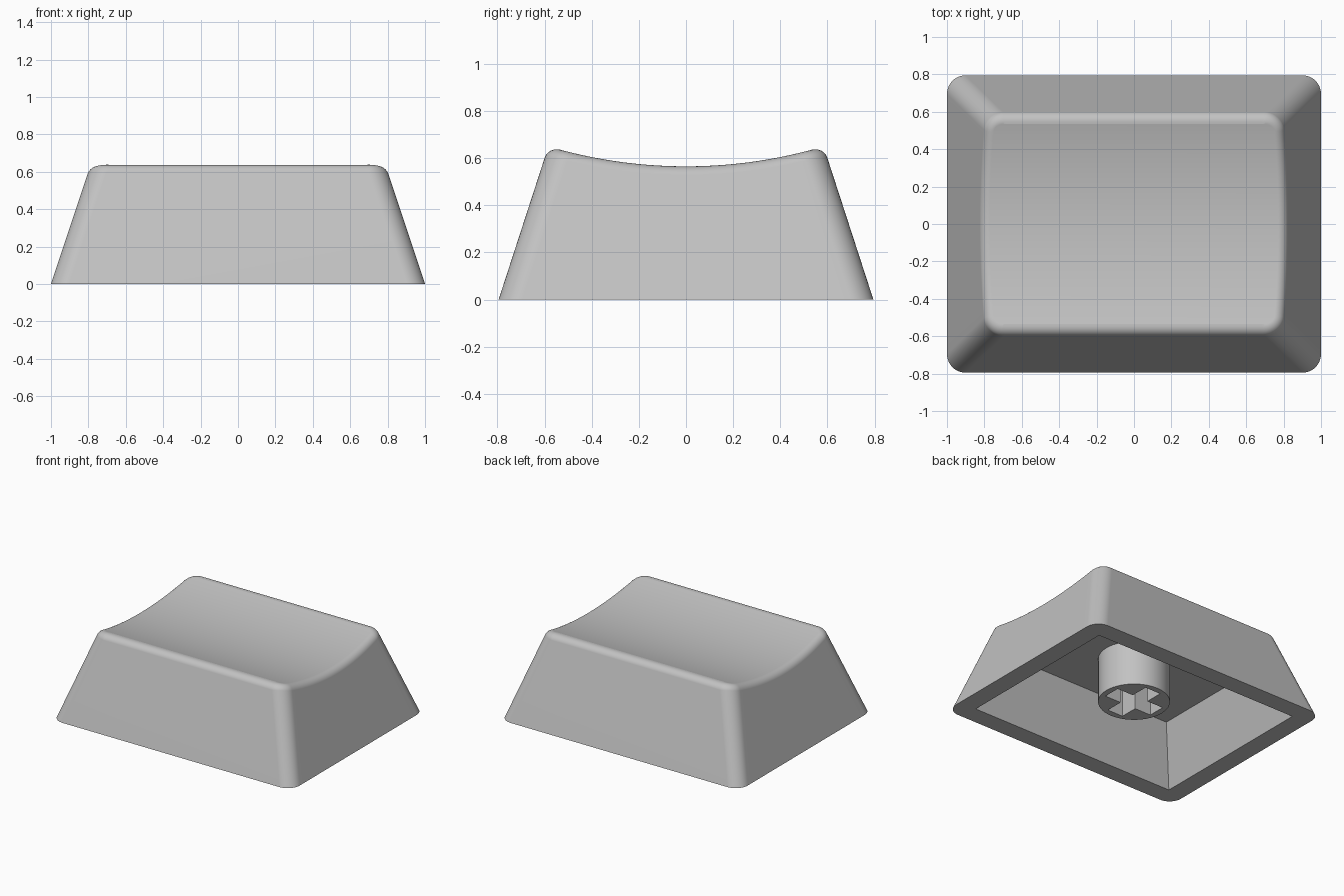
import bpy, bmesh, math
from mathutils import Vector

if "Cube" in bpy.data.objects:
    bpy.data.objects.remove(bpy.data.objects["Cube"])

R = 0.1            # corner radius of the outer walls
FILLET = 0.055     # rounding between walls and dished top
CEIL = 0.42        # height of the hollow's ceiling
DISH_R, DISH_Z = 2.05, 0.565
ARC, ROWS = 10, 28

grey = bpy.data.materials.new("grey plastic")
grey.diffuse_color = (0.54, 0.54, 0.54, 1)
grey.use_nodes = True
grey.node_tree.nodes["Principled BSDF"].inputs["Base Color"].default_value = grey.diffuse_color


def finish(bm, name):
    bmesh.ops.recalc_face_normals(bm, faces=bm.faces)
    me = bpy.data.meshes.new(name)
    bm.to_mesh(me)
    bm.free()
    me.materials.append(grey)
    ob = bpy.data.objects.new(name, me)
    bpy.context.collection.objects.link(ob)
    bpy.ops.object.select_all(action='DESELECT')
    ob.select_set(True)
    bpy.context.view_layer.objects.active = ob
    bpy.ops.object.shade_smooth_by_angle(angle=math.radians(30))
    mod = ob.modifiers.new("flat walls", 'WEIGHTED_NORMAL')
    mod.keep_sharp = True
    return ob


def bridge(bm, a, b):
    n = len(a)
    for i in range(n):
        bm.faces.new((a[i], a[(i + 1) % n], b[(i + 1) % n], b[i]))


def dish(y):
    return DISH_Z + DISH_R - math.sqrt(DISH_R ** 2 - y * y)


def wall(t, a, z):
    """Point on the sloping right half of the outer wall."""
    hx, hy = 1 - z / 3 - R, 0.795 - 0.325 * z - R
    return Vector((hx + R * math.cos(a), t * hy + R * math.sin(a), z))


def column(t, a, steps=6):
    """Points from the foot of the wall, up and over the rounded rim."""
    z = 0.6
    for _ in range(8):
        z = dish(wall(t, a, z).y)
    p = wall(t, a, z)
    down = (wall(t, a, z - 0.1) - p).normalized()
    slope = p.y / math.sqrt(DISH_R ** 2 - p.y ** 2)
    inward = Vector((-math.cos(a), -math.sin(a), -math.sin(a) * slope)).normalized()
    half = down.angle(inward) / 2
    c = p + (down + inward).normalized() * FILLET / math.sin(half)
    reach = FILLET / math.tan(half)
    d0, d1 = p + down * reach - c, p + inward * reach - c
    sweep = d0.angle(d1)
    pts = [wall(t, a, 0)]
    for k in range(steps + 1):
        f = k / steps
        pts.append(c + (d0 * math.sin((1 - f) * sweep) + d1 * math.sin(f * sweep)) / math.sin(sweep))
    pts[-1].z = dish(pts[-1].y)
    return pts


# Shell: right half of the outline, mirrored to the left
quarter = math.pi / 2
spec = [(-1, -quarter + quarter * i / ARC) for i in range(ARC + 1)]
spec += [(-1 + 2 * i / ROWS, 0) for i in range(1, ROWS)]
spec += [(1, quarter * i / ARC) for i in range(ARC + 1)]
right = [column(t, a) for t, a in spec]
left = [[Vector((-p.x, p.y, p.z)) for p in col] for col in reversed(right)]
bm = bmesh.new()
cols = [[bm.verts.new(p) for p in col] for col in right + left]
rings = list(zip(*cols))
for a, b in zip(rings, rings[1:]):
    bridge(bm, a, b)

# Dished top: strips running left to right
top, n, m = rings[-1], len(cols), len(right)
for i in range(m - 1):
    bm.faces.new((top[i], top[i + 1], top[n - 2 - i], top[n - 1 - i]))

# Hollow underside: sharp-cornered opening, sloping walls and flat ceiling
signs = [(1, -1), (1, 1), (-1, 1), (-1, -1)]
lip = [bm.verts.new((0.86 * x, 0.655 * y, 0)) for x, y in signs]
roof = [bm.verts.new((0.72 * x, 0.515 * y, CEIL)) for x, y in signs]
bridge(bm, lip, roof)
bm.faces.new(roof)

# Bottom rim: one face per side, meeting at the middle of each corner
foot = rings[0]
mids = [ARC // 2, m - 1 - ARC // 2, m + ARC // 2, n - 1 - ARC // 2]
for k in range(4):
    i, j = mids[k], mids[(k + 1) % 4]
    if j < i:
        j += n
    bm.faces.new([foot[q % n] for q in range(i, j + 1)] + [lip[(k + 1) % 4], lip[k]])
finish(bm, "keycap_shell")

# Stem: round post with a cross-shaped socket
SEG, RAD, L, W, LOW = 48, 0.245, 0.2, 0.065, 0.085
cross = []
for k in range(4):
    c, s = round(math.cos(k * quarter)), round(math.sin(k * quarter))
    cross += [(c * x - s * y, s * x + c * y) for x, y in ((L, 0), (L, W), (W, W), (W, L))]
circle = [(RAD * math.cos(2 * math.pi * i / SEG), RAD * math.sin(2 * math.pi * i / SEG))
          for i in range(SEG)]
bm = bmesh.new()
ring = lambda pts, z: [bm.verts.new((x, y, z)) for x, y in pts]
outer, inner = ring(circle, LOW), ring(cross, LOW)
bridge(bm, outer, ring(circle, CEIL))
bridge(bm, inner, ring(cross, CEIL))
for k in range(4):
    arc = [outer[(k * 12 + i) % SEG] for i in range(13)]
    slot = [inner[(k * 4 + i) % 16] for i in range(5)]
    bm.faces.new(arc + slot[::-1])
finish(bm, "stem")
